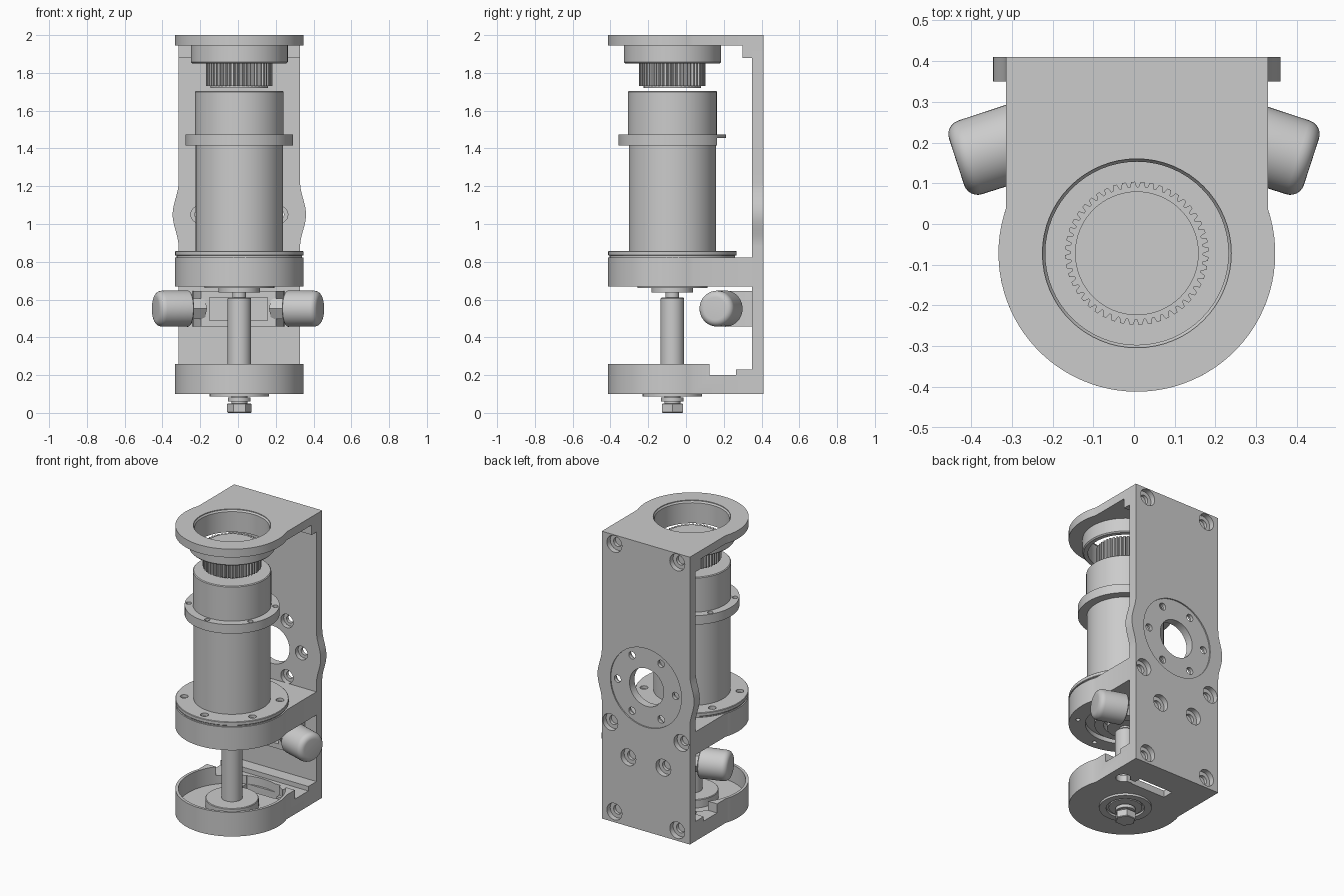
import bpy, bmesh
from math import pi, sin, cos, acos
from mathutils import Matrix, Vector

if "Cube" in bpy.data.objects:
    bpy.data.objects.remove(bpy.data.objects["Cube"])

CX, CY, R, HW = 0.007, -0.072, 0.34, 0.322   # main axis, plate radius, plate half width
AXIS = Matrix.Translation((CX, CY, 0))


def finish(bm, name, mat=None):
    bmesh.ops.recalc_face_normals(bm, faces=bm.faces)
    me = bpy.data.meshes.new(name)
    bm.to_mesh(me)
    bm.free()
    ob = bpy.data.objects.new(name, me)
    bpy.context.collection.objects.link(ob)
    if mat:
        me.transform(mat)
    return ob


def lathe(name, prof, mat=AXIS, n=64):
    """Revolve (r, z) points; profiles not starting on the axis close into rings."""
    bm = bmesh.new()
    rings = []
    for r, z in prof:
        if r == 0:
            rings.append([bm.verts.new((0, 0, z))] * n)
        else:
            rings.append([bm.verts.new((r * cos(2 * pi * i / n), r * sin(2 * pi * i / n), z)) for i in range(n)])
    pairs = list(zip(rings, rings[1:]))
    if prof[0][0] > 0:
        pairs.append((rings[-1], rings[0]))
    for a, b in pairs:
        for i in range(n):
            j = (i + 1) % n
            vs = list(dict.fromkeys((a[i], a[j], b[j], b[i])))
            if len(vs) > 2:
                bm.faces.new(vs)
    return finish(bm, name, mat)


def cyl(name, r, z0, z1, mat=AXIS, n=64, c=0.0):
    prof = [(0, z0), (r - c, z0), (r, z0 + c), (r, z1 - c), (r - c, z1), (0, z1)]
    if c == 0:
        prof = [(0, z0), (r, z0), (r, z1), (0, z1)]
    return lathe(name, prof, mat, n)


def prism(name, pts, z0, z1, mat=None):
    bm = bmesh.new()
    f = bm.faces.new([bm.verts.new((x, y, z0)) for x, y in pts])
    top = bmesh.ops.extrude_face_region(bm, geom=[f])
    bmesh.ops.translate(bm, vec=(0, 0, z1 - z0), verts=[v for v in top["geom"] if isinstance(v, bmesh.types.BMVert)])
    return finish(bm, name, mat)


def box(name, x0, x1, y0, y1, z0, z1):
    return prism(name, [(x0, y0), (x1, y0), (x1, y1), (x0, y1)], z0, z1)


def cut(ob, cutter):
    m = ob.modifiers.new("cut", 'BOOLEAN')
    m.operation, m.solver, m.object = 'DIFFERENCE', 'EXACT', cutter
    bpy.context.view_layer.objects.active = ob
    bpy.ops.object.modifier_apply(modifier=m.name)
    bpy.data.objects.remove(cutter)


def at(x, y):
    return Matrix.Translation((x, y, 0))


def ring_xy(r, n, start=0):
    return [(CX + r * cos(start + 2 * pi * i / n), CY + r * sin(start + 2 * pi * i / n)) for i in range(n)]


def plate_outline():
    a0 = acos(HW / R)
    arc = [a0 - (pi + 2 * a0) * i / 56 for i in range(57)]
    return [(CX + HW, 0.35)] + [(CX + R * cos(a), CY + R * sin(a)) for a in arc] + [(CX - HW, 0.35)]


# back plate with side bulges, drawn in x-z and stood upright
zs = [0.10] + [0.88 + 0.34 * i / 24 for i in range(25)] + [2.0]
def half(z):
    t = (z - 1.05) / 0.17
    return HW + (0.0155 * (1 + cos(pi * t)) if abs(t) < 1 else 0)
outline = [(CX + half(z), z) for z in zs] + [(CX - half(z), z) for z in reversed(zs)]
back = prism("back_plate", outline, 0, 0.06, Matrix.Translation((0, 0.41, 0)) @ Matrix.Rotation(pi / 2, 4, 'X'))

def into_back(x, z):
    return Matrix.Translation((x, 0.41, z)) @ Matrix.Rotation(pi / 2, 4, 'X')

cut(back, cyl("c", 0.26, -0.02, 0.008, into_back(CX, 1.05)))
cut(back, cyl("c", 0.125, -0.02, 0.1, into_back(CX, 1.05), 48))
for i in range(6):
    m = into_back(CX + 0.212 * cos(i * pi / 3), 1.05 + 0.212 * sin(i * pi / 3))
    cut(back, lathe("c", [(0, -.02), (.024, -.02), (.024, .03), (.045, .03), (.045, .1), (0, .1)], m, 24))
for dx, z in [(.23, 1.94), (.26, .755), (.128, .556), (.23, .17)]:
    for s in (-1, 1):
        m = into_back(CX + s * dx, z)
        cut(back, lathe("c", [(0, -.02), (.055, -.02), (.055, .035), (.03, .035), (.03, .055), (0, .055)], m, 24))

# top plate, hanging bearing cup and gussets
top = prism("top_plate", plate_outline(), 1.945, 2.0)
cut(top, cyl("c", 0.232, 1.9, 2.1))
lathe("bearing_cup", [(.232, 1.995), (.225, 1.985), (.225, 1.85), (.25, 1.85), (.257, 1.857), (.257, 1.95), (.232, 1.95)])
box("top_gusset", CX - HW, CX + HW, 0.30, 0.35, 1.88, 1.945)
box("bottom_gusset", CX - HW, CX + HW, 0.265, 0.35, 0.20, 0.23)

# drive gear
teeth = []
for i in range(48):
    for f, r in ((0, .163), (.2, .176), (.6, .176), (.8, .163)):
        a = 2 * pi * (i + f) / 48
        teeth.append((CX + r * cos(a), CY + r * sin(a)))
prism("drive_gear", teeth, 1.73, 1.87)
cyl("gear_hub", 0.152, 1.72, 1.874)

# motor body, its collar and mounting flange
lathe("motor_body", [(0, .85), (.231, .85), (.231, 1.43), (.235, 1.43), (.235, 1.70), (.23, 1.705), (0, 1.705)])
collar = cyl("motor_collar", 0.285, 1.415, 1.475)
cut(collar, box("c", -1, 1, 0.163, 1, 1.3, 1.456))
for x, y in ring_xy(0.26, 6, pi / 6):
    cut(collar, cyl("c", 0.017, 1.45, 1.6, at(x, y), 16))
flange = cyl("motor_flange", R, 0.832, 0.857, c=0.003)
for x, y in ring_xy(0.288, 6, pi / 6):
    cut(flange, cyl("c", 0.024, 0.838, 0.95, at(x, y), 20))
cyl("flange_spacer", R - 0.008, 0.82, 0.835)

# middle plate with bearing recess below
mid = prism("middle_plate", plate_outline(), 0.67, 0.823)
cut(mid, cyl("c", 0.24, 0.6, 0.70))
for x, y in ring_xy(0.288, 6, pi / 6):
    cut(mid, cyl("c", 0.014, 0.6, 0.72, at(x, y), 16))
lathe("middle_bearing", [(.13, .66), (.185, .66), (.185, .72), (.13, .72)])
cyl("bearing_collar", 0.11, 0.637, 0.72)

# bottom tray: raised front wall, low rear, pocket and openings
tray = prism("bottom_tray", plate_outline(), 0.10, 0.26)
cut(tray, box("c", -1, 1, 0.125, 1, 0.20, 0.4))
cut(tray, cyl("c", 0.322, 0.145, 0.4))
cut(tray, box("c", -0.10, 0.15, 0.16, 0.235, 0, 0.4))
cut(tray, cyl("c", 0.045, 0, 0.4, at(0.235, 0.18), 24))
cut(tray, box("c", 0.14, 0.21, 0.165, 0.19, 0, 0.4))
for x in (-0.2, -0.14):
    cut(tray, cyl("c", 0.014, 0.12, 0.4, at(x, 0.2), 16))
cyl("shaft_disc", 0.16, 0.14, 0.20, c=0.004)
lathe("lower_bearing_rim", [(.115, .086), (.157, .086), (.157, .11), (.115, .11)])
cyl("lower_bearing", 0.10, 0.09, 0.11)

# spindle and end nut
lathe("spindle", [(0, .15), (.0625, .15), (.0625, .605), (.057, .612), (.036, .612), (.036, .65), (0, .65)], n=40)
cyl("spindle_end", 0.042, 0.03, 0.11, n=32)
cyl("washer", 0.06, 0.06, 0.082, n=40)
cyl("hex_nut", 0.064, 0.0, 0.05, n=6, c=0.004)

# clamp block with two angled knobs
block = prism("clamp_block", [(-.24, .35), (-.235, .31), (-.195, .2), (.2, .2), (.24, .31), (.245, .35)], 0.457, 0.645)
cut(block, box("c", -0.15, 0.155, 0.1, 0.25, 0.49, 0.61))
for s, side in ((-1, "left"), (1, "right")):
    d = Vector((s * 0.951, -0.309, 0))
    m = Matrix.Translation((s * 0.26, 0.21, 0.552)) @ d.to_track_quat('Z', 'Y').to_matrix().to_4x4()
    dome = [(0.06 + 0.035 * cos(a * pi / 12), 0.15 + 0.035 * sin(a * pi / 12)) for a in range(7)]
    lathe(side + "_knob", [(0, 0), (.09, 0), (.096, .006)] + dome + [(0, .185)], m, 40)
    cyl(side + "_knob_neck", 0.062, -0.08, 0.01, m, 6)

# smooth curved surfaces, keep edges crisp
for ob in bpy.context.scene.objects:
    ob.select_set(True)
bpy.context.view_layer.objects.active = back
bpy.ops.object.shade_smooth_by_angle(angle=0.5)
